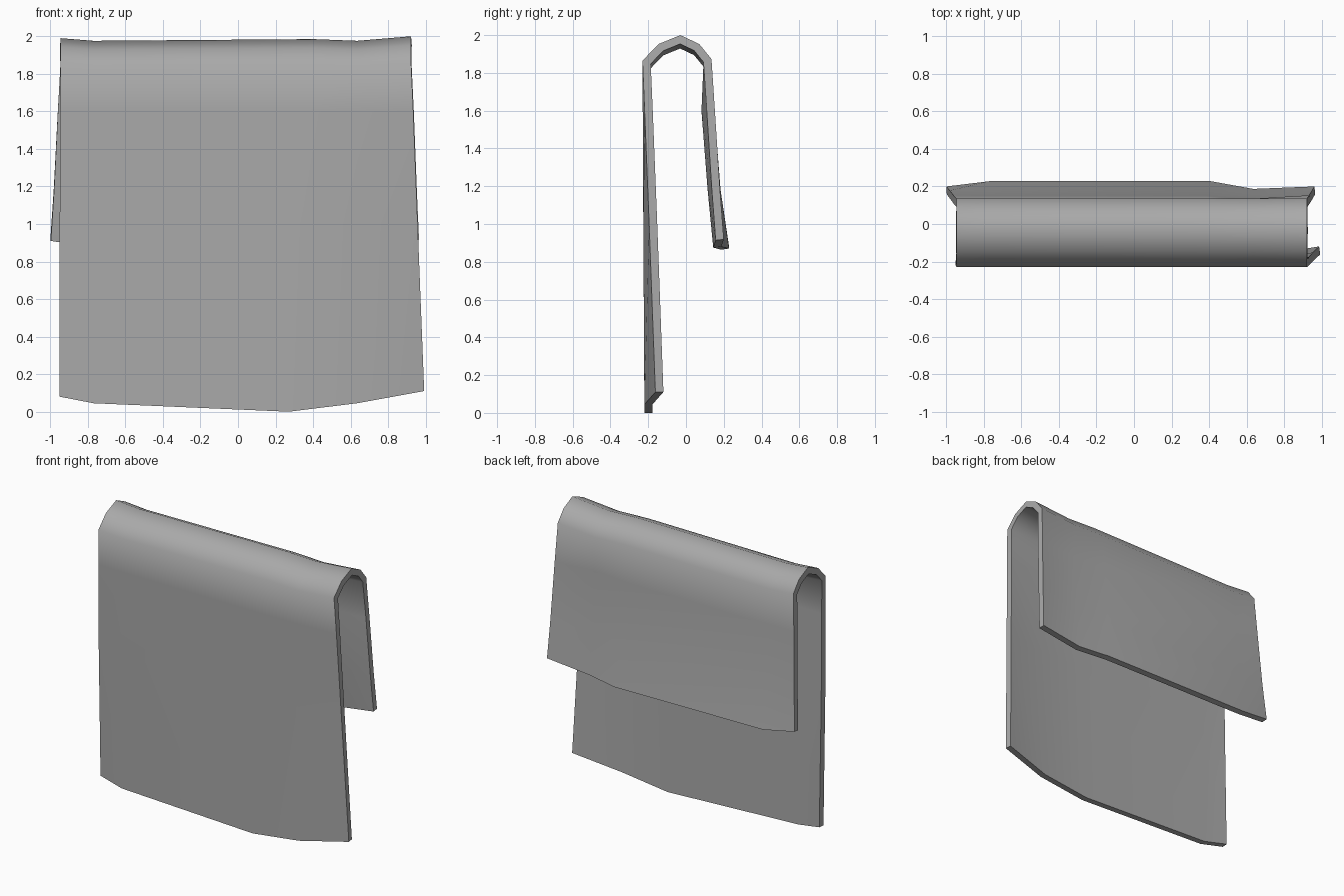
import bpy

if "Cube" in bpy.data.objects:
    bpy.data.objects.remove(bpy.data.objects["Cube"])

# Five columns across the cloth; each row runs left to right as (x, y, z),
# starting at the front hem, over the fold, and down to the back hem.
def row(xl, xr, ys, zs, xm=0.33):
    return list(zip((xl, -0.77, xm, 0.635, xr), ys, zs))

# Fold rows sag a little between the two ends
def fold(y, z, sag=0.02):
    zs = (z - sag * 0.5, z - sag * 1.2, z - sag * 0.75, z - sag * 1.2, z)
    return row(-0.945, 0.922, [y] * 5, zs, 0.4)

rows = [
    # front panel
    row(-0.95, 0.992, (-0.20, -0.22, -0.22, -0.22, -0.162), (0.08, 0.045, 0.0, 0.045, 0.11), 0.27),
    row(-0.95, 0.957, (-0.22, -0.226, -0.226, -0.226, -0.195), [1.0] * 5, 0.3),
    row(-0.947, 0.934, (-0.227, -0.229, -0.229, -0.229, -0.219), [1.6] * 5, 0.38),
    # fold over the top
    fold(-0.23, 1.865),
    fold(-0.145, 1.953),
    fold(-0.03, 2.0),
    fold(0.07, 1.953),
    fold(0.135, 1.873),
    # back panel
    row(-0.96, 0.934, (0.15, 0.15, 0.15, 0.125, 0.153), [1.6] * 5, 0.38),
    row(-0.982, 0.95, (0.178, 0.183, 0.183, 0.158, 0.18), [1.18] * 5, 0.39),
    row(-1.0, 0.962, (0.20, 0.228, 0.228, 0.187, 0.20), (0.915, 0.88, 0.87, 0.88, 0.918), 0.41),
]

verts = [p for r in rows for p in r]
n = 5
faces = [(i * n + j, i * n + j + 1, (i + 1) * n + j + 1, (i + 1) * n + j)
         for i in range(len(rows) - 1) for j in range(n - 1)]
mesh = bpy.data.meshes.new("draped_cloth")
mesh.from_pydata(verts, [], faces)
cloth = bpy.data.objects.new("draped_cloth", mesh)
bpy.context.collection.objects.link(cloth)
bpy.context.view_layer.objects.active = cloth
cloth.select_set(True)

# dark grey fabric
fabric = bpy.data.materials.new("grey_fabric")
fabric.diffuse_color = (0.4, 0.4, 0.4, 1)
fabric.use_nodes = True
fabric.node_tree.nodes["Principled BSDF"].inputs["Base Color"].default_value = fabric.diffuse_color
mesh.materials.append(fabric)

# cloth thickness, grown inward
mod = cloth.modifiers.new("thickness", 'SOLIDIFY')
mod.thickness = 0.043
mod.offset = -1
mod.use_even_offset = True
bpy.ops.object.modifier_apply(modifier=mod.name)
bpy.ops.object.shade_smooth_by_angle(angle=0.9)
